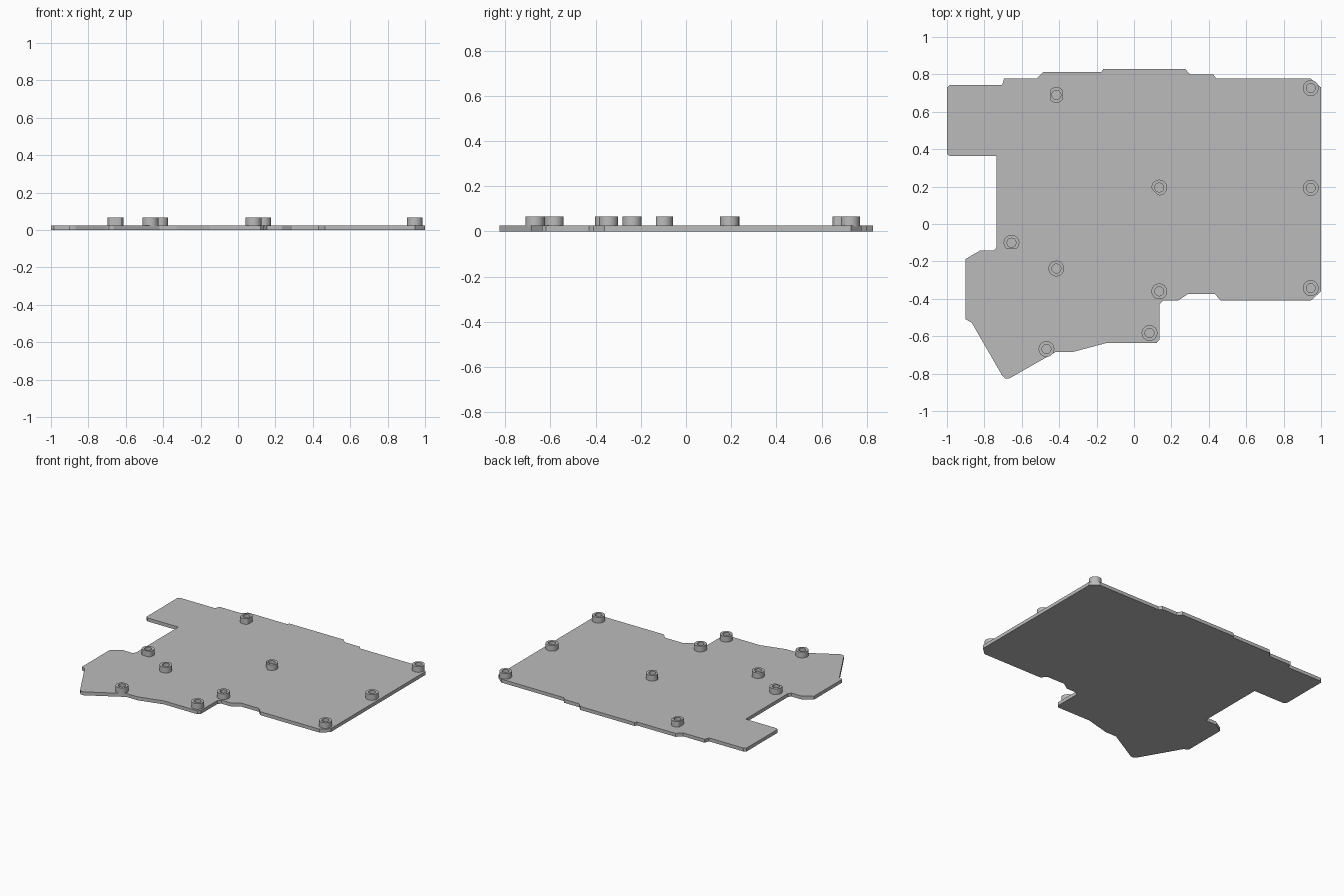
import bpy
import bmesh
from math import cos, sin, tau, radians

default_cube = bpy.data.objects.get("Cube")
if default_cube:
    bpy.data.objects.remove(default_cube, do_unlink=True)

PLATE_TOP = .025
BOSS_TOP = .066
OUTER_RADIUS = .042
HOLE_RADIUS = .024
FLAT_DISTANCE = .033
SEGMENTS = 32


def make_material(name, colour):
    material = bpy.data.materials.new(name)
    material.use_nodes = True
    material.diffuse_color = colour
    shader = next(node for node in material.node_tree.nodes if node.type == "BSDF_PRINCIPLED")
    shader.inputs["Base Color"].default_value = colour
    return material


def finish_object(name, builder, material, location=(0, 0, 0)):
    bmesh.ops.recalc_face_normals(builder, faces=builder.faces)
    mesh = bpy.data.meshes.new(name)
    builder.to_mesh(mesh)
    builder.free()
    mesh.materials.append(material)
    part = bpy.data.objects.new(name, mesh)
    part.location = location
    bpy.context.collection.objects.link(part)
    return part


def make_plate(name, outline, thickness, material):
    """Extrude a closed outline upward from the ground."""
    builder = bmesh.new()
    base = builder.faces.new([builder.verts.new((x, y, 0)) for x, y in outline])
    extrusion = bmesh.ops.extrude_face_region(builder, geom=[base], use_keep_orig=True)
    raised = [item for item in extrusion["geom"] if isinstance(item, bmesh.types.BMVert)]
    bmesh.ops.translate(builder, verts=raised, vec=(0, 0, thickness))
    return finish_object(name, builder, material)


def make_boss(name, x, y, flat_directions, material):
    """Build a hollow boss, trimmed flat in each listed direction."""
    angles = [tau * step / SEGMENTS for step in range(SEGMENTS)]

    def outer_radius(angle):
        reach = OUTER_RADIUS
        for direction in flat_directions:
            facing = cos(angle - radians(direction))
            if facing > 0:
                reach = min(reach, FLAT_DISTANCE / max(facing, .01))
        return reach

    builder = bmesh.new()

    def ring(radius_at, height):
        return [builder.verts.new((radius_at(a) * cos(a), radius_at(a) * sin(a), height))
                for a in angles]

    def hole_radius(angle):
        return HOLE_RADIUS

    base = PLATE_TOP - .005
    loops = [ring(outer_radius, base), ring(outer_radius, BOSS_TOP),
             ring(hole_radius, BOSS_TOP), ring(hole_radius, base)]
    # Outer wall, rim, hole wall and underside
    for index, loop in enumerate(loops):
        following = loops[(index + 1) % len(loops)]
        for step in range(SEGMENTS):
            after = (step + 1) % SEGMENTS
            builder.faces.new((loop[step], loop[after], following[after], following[step]))
    boss = finish_object(name, builder, material, (x, y, 0))

    bpy.ops.object.select_all(action="DESELECT")
    boss.select_set(True)
    bpy.context.view_layer.objects.active = boss
    bpy.ops.object.shade_smooth_by_angle(angle=radians(25))
    return boss


grey = make_material("plain grey", (.5, .5, .5, 1))

# Plate edges, one run of corners per side
left_edge = [(-1, .73), (-1, .375), (-.985, .363), (-.735, .363), (-.735, -.125),
             (-.75, -.143), (-.825, -.143), (-.9, -.187), (-.9, -.51), (-.868, -.527)]
front_edge = [(-.705, -.81), (-.69, -.825), (-.665, -.825), (-.42, -.685), (-.33, -.685),
              (-.15, -.637), (.12, -.637), (.135, -.62), (.135, -.43), (.155, -.41),
              (.235, -.41), (.29, -.373), (.43, -.373), (.465, -.41), (.945, -.41)]
right_edge = [(1, -.36), (1, .73), (.945, .777)]
back_edge = [(.44, .777), (.425, .798), (.3, .798), (.275, .828), (-.165, .828),
             (-.175, .812), (-.485, .812), (-.52, .777), (-.695, .777),
             (-.705, .743), (-.985, .743)]
make_plate("base_plate", left_edge + front_edge + right_edge + back_edge, PLATE_TOP, grey)

# Screw bosses: position, then the directions of any trimmed sides
bosses = {
    "back_left_corner_boss": (.945, .727, []),
    "middle_left_boss": (.945, .193, []),
    "front_left_corner_boss": (.945, -.343, []),
    "centre_boss": (.135, .195, [225]),
    "front_centre_boss": (.135, -.36, []),
    "front_tab_boss": (.083, -.583, []),
    "front_right_boss": (-.468, -.668, []),
    "inner_right_boss": (-.415, -.238, []),
    "notch_boss": (-.655, -.1, [270]),
    "back_right_boss": (-.415, .69, [0, 180]),
}
for boss_name, (boss_x, boss_y, flats) in bosses.items():
    make_boss(boss_name, boss_x, boss_y, flats, grey)
